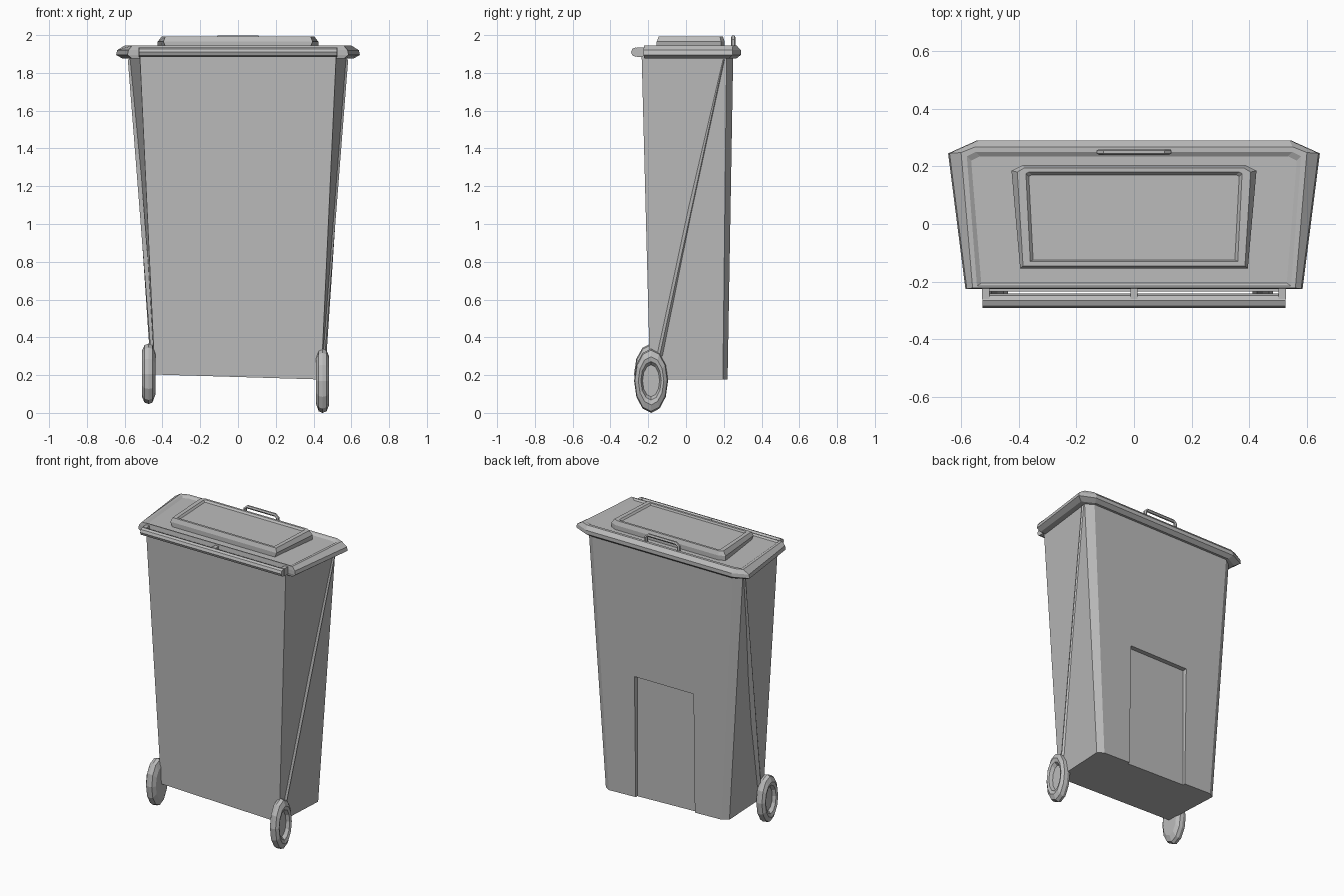
import bpy, bmesh, math
from mathutils import Vector

cube = bpy.data.objects.get("Cube")
if cube:
    bpy.data.objects.remove(cube, do_unlink=True)

GREY = (0.5, 0.5, 0.5, 1)
grey = bpy.data.materials.new("plain grey")
grey.use_nodes = True
grey.diffuse_color = GREY
grey.node_tree.nodes["Principled BSDF"].inputs["Base Color"].default_value = GREY


def loft(name, rings):
    """Skin a stack of equal-length rings and cap both ends."""
    bm = bmesh.new()
    loops = [[bm.verts.new(p) for p in ring] for ring in rings]
    n = len(loops[0])
    for a, b in zip(loops, loops[1:]):
        for i in range(n):
            j = (i + 1) % n
            bm.faces.new((a[i], a[j], b[j], b[i]))
    bm.faces.new(loops[0][::-1])
    bm.faces.new(loops[-1])
    bmesh.ops.recalc_face_normals(bm, faces=bm.faces)
    mesh = bpy.data.meshes.new(name)
    bm.to_mesh(mesh)
    bm.free()
    mesh.materials.append(grey)
    obj = bpy.data.objects.new(name, mesh)
    bpy.context.collection.objects.link(obj)
    return obj


def plan(front_w, back_w, front_y, back_y, cx, cy, z, tilt=0):
    """Six-sided outline, wider at the back, with cut back corners."""
    pts = [(-front_w, front_y), (front_w, front_y), (back_w, back_y - cy),
           (back_w - cx, back_y), (cx - back_w, back_y), (-back_w, back_y - cy)]
    return [(x, y, z - tilt * x) for x, y in pts]


def box(name, lo, hi):
    corners = [(lo[0], lo[1]), (hi[0], lo[1]), (hi[0], hi[1]), (lo[0], hi[1])]
    return loft(name, [[(x, y, z) for x, y in corners] for z in (lo[2], hi[2])])


def rod(name, path, radius, sides=6):
    """Faceted rod along a path lying in a plane of constant y."""
    pts = [Vector(p) for p in path]
    rings = []
    for i, p in enumerate(pts):
        d = (pts[min(i + 1, len(pts) - 1)] - pts[max(i - 1, 0)]).normalized()
        u = Vector((0, 1, 0))
        v = d.cross(u)
        angles = [math.tau * k / sides for k in range(sides)]
        rings.append([p + radius * (math.cos(a) * u + math.sin(a) * v) for a in angles])
    return loft(name, rings)


# Tapered body
body = loft("bin_body", [
    plan(0.44, 0.46, -0.19, 0.22, 0.04, 0.025, 0.19, 0.03),
    plan(0.52, 0.575, -0.235, 0.25, 0.05, 0.035, 1.9),
])

# Recess low on the back
cutter = box("recess_cutter", (-0.22, 0.203, 0), (0.22, 0.4, 1.0))
cutter.hide_render = True
cut = body.modifiers.new("recess", "BOOLEAN")
cut.operation = "DIFFERENCE"
cut.solver = "EXACT"
cut.object = cutter
bpy.context.view_layer.objects.active = body
bpy.ops.object.modifier_apply(modifier=cut.name)
bpy.data.objects.remove(cutter, do_unlink=True)


# Slanting ribs on both sides
def side_x(y, z):
    t = (z - 0.19) / 1.71
    low = 0.44 + 0.02 * (y + 0.19) / 0.385
    high = 0.52 + 0.055 * (y + 0.235) / 0.45
    return low + (high - low) * t


def rib_ring(s, y, half, z):
    return [(s * (side_x(y + d, z) + out), y + d, z)
            for d, out in ((-half, -0.01), (0, 0.012), (half, -0.01))]


for s, side in ((1, "left"), (-1, "right")):
    loft(side + "_side_rib", [rib_ring(s, -0.14, 0.034, 0.3),
                              rib_ring(s, 0.2, 0.008, 1.87)])

# Lid with drooping rim
loft("lid", [
    plan(0.56, 0.61, -0.22, 0.265, 0.08, 0.04, 1.875),
    plan(0.585, 0.645, -0.225, 0.29, 0.1, 0.045, 1.895),
    plan(0.58, 0.64, -0.225, 0.29, 0.1, 0.045, 1.92),
    plan(0.56, 0.6, -0.222, 0.268, 0.05, 0.02, 1.945),
    plan(0.545, 0.58, -0.215, 0.25, 0.03, 0.015, 1.945),
    plan(0.53, 0.565, -0.205, 0.235, 0.03, 0.015, 1.935),
])

# Raised panel with a dished top
loft("lid_panel", [
    plan(0.38, 0.425, -0.155, 0.205, 0.04, 0.02, 1.93),
    plan(0.395, 0.425, -0.155, 0.205, 0.04, 0.02, 1.965),
    plan(0.385, 0.405, -0.145, 0.195, 0.025, 0.015, 1.992),
    plan(0.36, 0.375, -0.13, 0.18, 0.01, 0.005, 1.992),
    plan(0.35, 0.365, -0.125, 0.17, 0.01, 0.005, 1.98),
])

# Loop grip at the back of the lid
rod("lid_grip", [(-0.12, 0.25, 1.93), (-0.12, 0.25, 1.975), (-0.105, 0.25, 1.989),
                 (0.105, 0.25, 1.989), (0.12, 0.25, 1.975), (0.12, 0.25, 1.93)], 0.011)

# Front rail on three posts
rod("front_rail", [(-0.525, -0.266, 1.91), (0.525, -0.266, 1.91)], 0.025, 8)
for x, label in ((-0.515, "right"), (0, "middle"), (0.515, "left")):
    box(label + "_rail_post", (x - 0.013, -0.26, 1.885), (x + 0.013, -0.2, 1.935))


# Narrow oval wheels with a sunken hub
def wheel(name, s, x, z, half_height):
    profile = ((-0.035, 0.7), (-0.02, 0.95), (0.0, 1), (0.022, 0.95),
               (0.036, 0.75), (0.03, 0.6), (0.008, 0.5))
    rings = []
    for offset, size in profile:
        angles = [math.tau * k / 12 for k in range(12)]
        rings.append([(x + s * offset, -0.185 + 0.09 * size * math.cos(a),
                       z + half_height * size * math.sin(a)) for a in angles])
    loft(name, rings)


wheel("left_wheel", 1, 0.447, 0.17, 0.17)
wheel("right_wheel", -1, -0.473, 0.207, 0.16)
